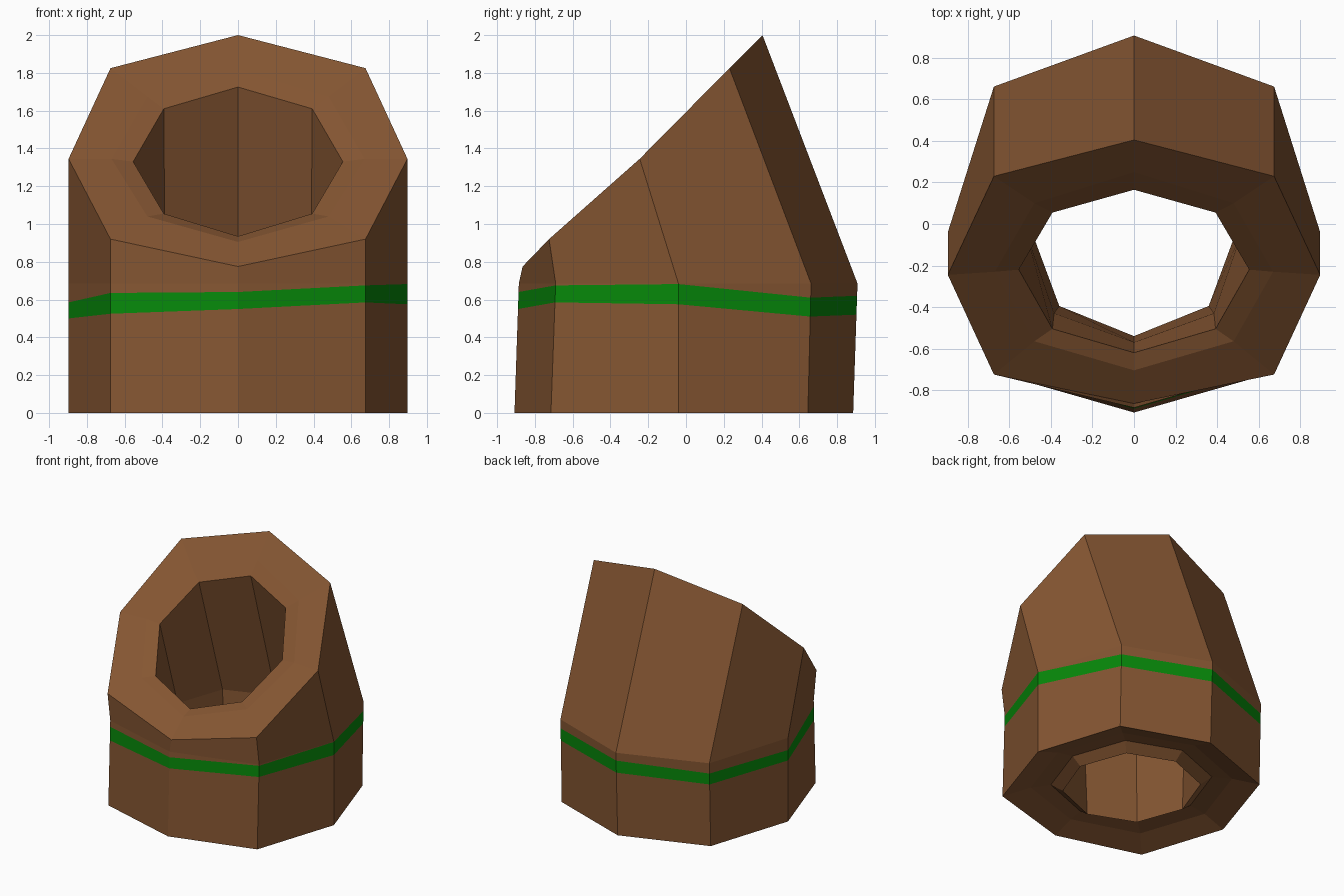
import bpy, bmesh

if "Cube" in bpy.data.objects:
    bpy.data.objects.remove(bpy.data.objects["Cube"])


def material(name, rgb):
    m = bpy.data.materials.new(name)
    m.diffuse_color = (*rgb, 1)
    m.use_nodes = True
    m.node_tree.nodes["Principled BSDF"].inputs["Base Color"].default_value = m.diffuse_color
    return m


def ring(xs, ys, zs):
    """Mirrored eight-sided ring; xs = diagonal and side half-widths,
    ys and zs run from the back corner round to the front corner."""
    if not isinstance(zs, (list, tuple)):
        zs = [zs] * 5
    half = list(zip([0, xs[0], xs[1], xs[0], 0], ys, zs))
    return half + [(-x, y, z) for x, y, z in half[3:0:-1]]


def blend(a, b, heights):
    """Ring on the walls between a and b at a given height per corner."""
    out = []
    for p, q, z in zip(a, b, heights):
        t = (z - p[2]) / (q[2] - p[2])
        out.append(tuple(p[k] + (q[k] - p[k]) * t for k in range(3)))
    return out


OUT = (0.675, 0.897)

# Outer wall: base, bend and slanted top
base = ring(OUT, (0.885, 0.645, -0.04, -0.715, -0.908), 0)
bend = ring(OUT, (0.908, 0.662, -0.04, -0.69, -0.885), 0.685)
top = ring(OUT, (0.405, 0.23, -0.245, -0.725, -0.865),
           (2.0, 1.825, 1.345, 0.92, 0.775))

# Painted band heights, from the back corner clockwise via the right
low = blend(base, bend, (0.52, 0.51, 0.575, 0.585, 0.55, 0.525, 0.50, 0.51))
high = blend(base, bend, (0.62, 0.61, 0.682, 0.675, 0.64, 0.635, 0.585, 0.60))

# Slightly dished rim and bent inner bore
dish = ring((0.48, 0.67), (0.25, 0.10, -0.23, -0.565, -0.705),
            (1.82, 1.675, 1.345, 1.04, 0.905))
lip = ring((0.393, 0.555), (0.165, 0.055, -0.22, -0.505, -0.62),
           (1.725, 1.61, 1.33, 1.055, 0.935))
bore_bend = ring((0.385, 0.52), (0.49, 0.35, -0.04, -0.43, -0.57), 0.62)
bore_low = ring((0.36, 0.495), (0.48, 0.34, -0.03, -0.395, -0.54), 0.02)

# Underside: inner collar standing in a shallow groove behind a sloped foot
groove = ring((0.42, 0.57), (0.56, 0.40, -0.03, -0.46, -0.62), 0.08)
foot = ring((0.53, 0.71), (0.70, 0.50, -0.03, -0.56, -0.73), 0.06)

rings = [base, low, high, bend, top, dish, lip, bore_bend, bore_low, groove, foot]

bm = bmesh.new()
loops = [[bm.verts.new(p) for p in r] for r in rings]
for i, a in enumerate(loops):
    b = loops[(i + 1) % len(loops)]
    for j in range(8):
        k = (j + 1) % 8
        f = bm.faces.new((a[j], a[k], b[k], b[j]))
        f.material_index = 1 if i == 1 else 0   # green band
bmesh.ops.recalc_face_normals(bm, faces=bm.faces)

mesh = bpy.data.meshes.new("bent_tube")
bm.to_mesh(mesh)
bm.free()
mesh.materials.append(material("brown clay", (0.235, 0.093, 0.032)))
mesh.materials.append(material("green stripe", (0.002, 0.25, 0.003)))
tube = bpy.data.objects.new("bent_tube", mesh)
bpy.context.collection.objects.link(tube)
